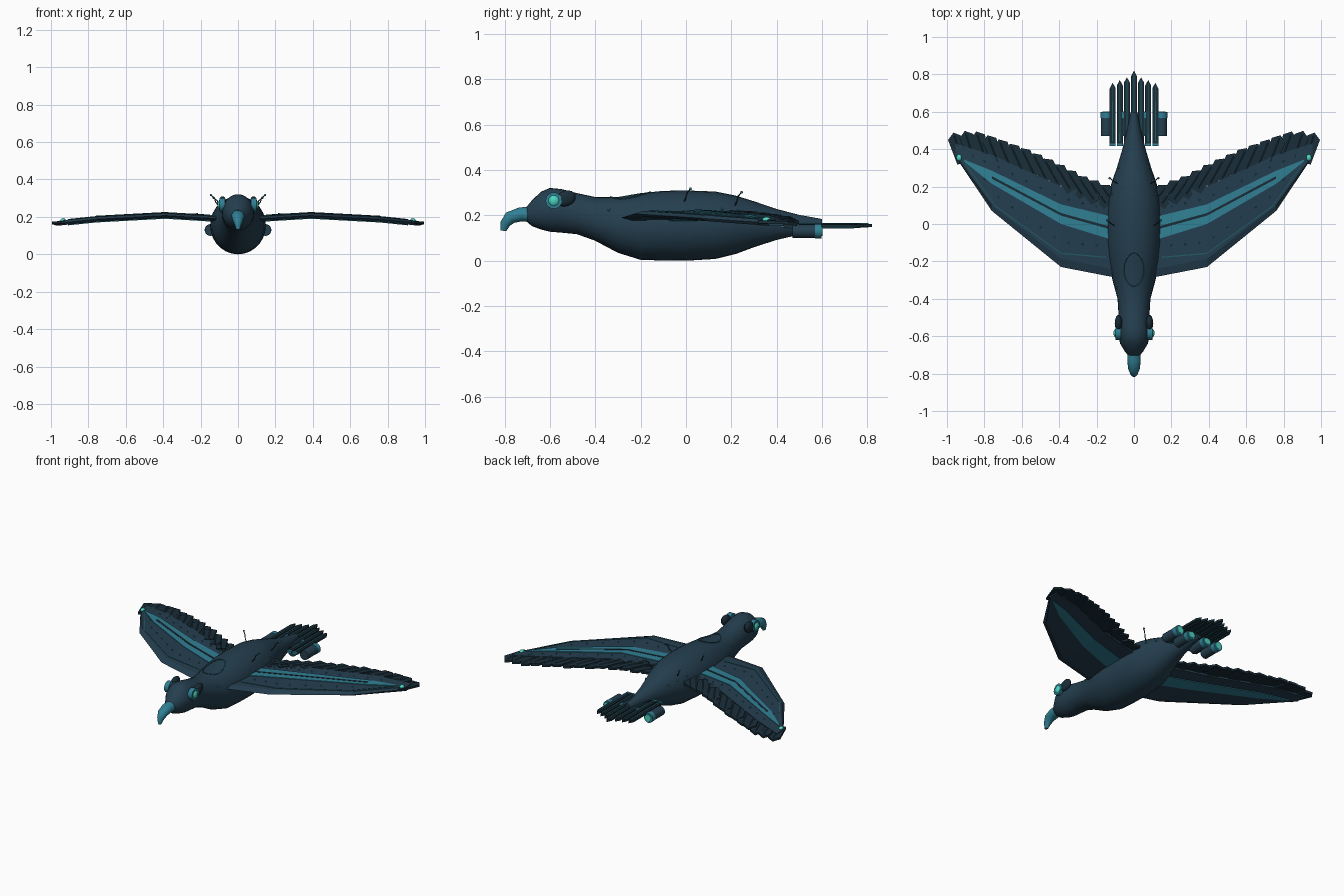
import bpy, bmesh, math
from mathutils import Vector, Matrix

if "Cube" in bpy.data.objects:
    bpy.data.objects.remove(bpy.data.objects["Cube"])


def material(name, rgb):
    m = bpy.data.materials.new(name)
    m.diffuse_color = (*rgb, 1)
    m.use_nodes = True
    m.node_tree.nodes["Principled BSDF"].inputs["Base Color"].default_value = m.diffuse_color
    return m


SLATE = material("slate_blue", (0.018, 0.049, 0.078))
DARK = material("dark_slate", (0.010, 0.026, 0.040))
TEAL = material("teal", (0.030, 0.215, 0.300))
DEEP = material("deep_teal", (0.015, 0.110, 0.135))
GLOW = material("bright_aqua", (0.070, 0.680, 0.540))


def finish(bm, name, mat, mirror=False, smooth=False):
    bmesh.ops.recalc_face_normals(bm, faces=bm.faces)
    me = bpy.data.meshes.new(name)
    bm.to_mesh(me)
    bm.free()
    ob = bpy.data.objects.new(name, me)
    bpy.context.collection.objects.link(ob)
    me.materials.append(mat)
    if smooth:
        bpy.context.view_layer.objects.active = ob
        bpy.ops.object.select_all(action='DESELECT')
        ob.select_set(True)
        bpy.ops.object.shade_smooth_by_angle(angle=math.radians(40))
    if mirror:
        ob.modifiers.new("mirror", 'MIRROR').use_clip = False
    return ob


def skin(bm, rings):
    """Join equal-length closed rings of points and cap both ends."""
    vs = [[bm.verts.new(p) for p in r] for r in rings]
    n = len(vs[0])
    for a, b in zip(vs, vs[1:]):
        for i in range(n):
            bm.faces.new((a[i], a[(i + 1) % n], b[(i + 1) % n], b[i]))
    bm.faces.new(vs[0])
    bm.faces.new(vs[-1])


def ring(y, z, rx, rz, tilt=0, n=28):
    t = math.radians(tilt)
    out = []
    for i in range(n):
        a = 2 * math.pi * i / n
        u = rz * math.sin(a)
        out.append((rx * math.cos(a), y - u * math.sin(t), z + u * math.cos(t)))
    return out


def prism(bm, outline, thick):
    """Plate from an outline of 3D points, thickened downwards."""
    skin(bm, [outline, [Vector(p) - Vector((0, 0, thick)) for p in outline]])


def tube(bm, pts, r, n=6):
    for p, q in zip(pts, pts[1:]):
        p, q = Vector(p), Vector(q)
        d = q - p
        m = Matrix.Translation((p + q) / 2) @ d.to_track_quat('Z', 'Y').to_matrix().to_4x4()
        bmesh.ops.create_cone(bm, cap_ends=True, segments=n, radius1=r, radius2=r,
                              depth=d.length, matrix=m)


def ball(bm, loc, size, rot=0):
    m = (Matrix.Translation(loc) @ Matrix.Rotation(math.radians(rot), 4, 'X')
         @ Matrix.Diagonal((*size, 1)))
    bmesh.ops.create_uvsphere(bm, u_segments=16, v_segments=10, radius=1, matrix=m)


def lerp(table, x, k):
    for a, b in zip(table, table[1:]):
        if x <= b[0]:
            break
    return a[k] + (b[k] - a[k]) * (x - a[0]) / (b[0] - a[0])


# body: y, bottom, top, half width
BODY = [(-.705, .175, .235, .03), (-.68, .153, .265, .05), (-.64, .138, .304, .074),
        (-.6, .128, .321, .084), (-.55, .124, .316, .085), (-.48, .117, .298, .083),
        (-.4, .088, .281, .088), (-.3, .035, .281, .115), (-.2, .004, .298, .138),
        (-.1, .001, .308, .147), (0, 0, .31, .149), (.13, .008, .305, .143),
        (.22, .03, .287, .12), (.3, .06, .262, .092), (.4, .092, .228, .062),
        (.5, .115, .202, .038), (.6, .13, .184, .018)]
bm = bmesh.new()
skin(bm, [ring(y, (a + b) / 2, w, (b - a) / 2) for y, a, b, w in BODY])
finish(bm, "body", SLATE, smooth=True)

# hooked beak
bm = bmesh.new()
skin(bm, [ring(*s, n=20) for s in [(-.68, .205, .034, .035, 0), (-.73, .204, .036, .031, 12),
                                   (-.775, .19, .031, .029, 40), (-.797, .163, .02, .022, 65),
                                   (-.805, .132, .009, .013, 85)]])
finish(bm, "beak", TEAL, smooth=True)

# eyes, eye rings and brow plates
bm = bmesh.new()
ball(bm, (.09, -.583, .265), (.02, .027, .027))
finish(bm, "eyes", GLOW, True, True)
bm = bmesh.new()
tube(bm, [(.07, -.583, .265), (.1, -.583, .265)], .036, 24)
finish(bm, "eye_rings", TEAL, True, True)
bm = bmesh.new()
ball(bm, (.083, -.53, .275), (.02, .045, .034), 20)
finish(bm, "brow_plates", DARK, True, True)

# wing slab: x, leading y, trailing y, mid z
WING = [(.08, -.29, .14, .188), (.39, -.23, .2, .207), (.76, .07, .37, .187),
        (.955, .36, .43, .167)]
HALF = .013
wz = lambda x: lerp(WING, x, 3)
bm = bmesh.new()
skin(bm, [[(x, l, z), (x, l + .1 * (t - l), z + HALF), (x, t, z + HALF),
           (x, t, z - HALF), (x, l + .1 * (t - l), z - HALF)] for x, l, t, z in WING])
finish(bm, "wings", SLATE, True)


def ribbon(name, mat, rows, up, lift):
    """Thin plate following the wing surface; rows are x, y0, y1."""
    bm = bmesh.new()
    rings = []
    for x, a, b in rows:
        z0 = wz(x) + up * (HALF - .002)
        z1 = wz(x) + up * (HALF + lift)
        rings.append([(x, a, z0), (x, b, z0), (x, b, z1), (x, a, z1)])
    skin(bm, rings)
    finish(bm, name, mat, True)


STRIPE = [(.1, -.09, .035), (.39, 0, .105), (.76, .215, .285), (.91, .335, .345)]
ribbon("wing_stripe_top", TEAL, STRIPE, 1, .004)
ribbon("wing_stripe_bottom", TEAL, STRIPE, -1, .004)
ribbon("stripe_groove", DARK, [(x, (a + b) / 2 - .008, (a + b) / 2 + .006)
                               for x, a, b in STRIPE[:3]], 1, .006)
EDGE = [(.15, -.178), (.39, -.157), (.74, .095), (.9, .32)]
ribbon("leading_line", DEEP, [(x, y - .003, y + .003) for x, y in EDGE], 1, .003)

# flight feathers along the trailing edge, with quills
TIPS = [(.17, .205), (.31, .26), (.45, .335), (.6, .405), (.77, .47), (.87, .503), (.99, .485)]
feathers, quills = bmesh.new(), bmesh.new()
COUNT = 14
for i in range(COUNT):
    x = .18 + (.965 - .18) * i / (COUNT - 1)
    tip = Vector((x, lerp(TIPS, x, 1), 0))
    lean = math.radians(38 - 22 * i / (COUNT - 1))
    d = Vector((math.sin(lean), math.cos(lean), 0))
    s = Vector((d.y, -d.x, 0))
    L, w = .17, .039
    z = wz(min(x, .95)) + .011 - .004 * (i % 2)
    flat = [tip, tip - d * .03 + s * w, tip - d * L + s * w * .7,
            tip - d * L - s * w * .7, tip - d * .03 - s * w]
    prism(feathers, [(p.x, p.y, z + (.004 if k in (2, 3) else 0) - (.008 if k == 0 else 0))
                     for k, p in enumerate(flat)], .014)
    a, b = tip - d * .02, tip - d * (L - .02)
    tube(quills, [(a.x, a.y, z - .002), (b.x, b.y, z + .004)], .0035, 5)
finish(feathers, "flight_feathers", DARK, True)
finish(quills, "feather_quills", SLATE, True)

# wing tip lamps and small studs
bm = bmesh.new()
ball(bm, (.935, .355, wz(.935) + .012), (.014, .018, .012))
finish(bm, "wing_tip_lamps", GLOW, True, True)
bm = bmesh.new()
for i in range(9):
    x = .2 + i * .075
    for y in (lerp(STRIPE, x, 2) + .035, lerp(EDGE, x, 1) + .06):
        bmesh.ops.create_icosphere(bm, subdivisions=1, radius=.005,
                                   matrix=Matrix.Translation((x, y, wz(x) + HALF + .001)))
for y in (-.34, .16, .23, .3):
    w, lo, hi = (lerp(BODY, y, k) for k in (3, 1, 2))
    loc = (w * .87, y, (lo + hi) / 2 + (hi - lo) * .25)
    bmesh.ops.create_icosphere(bm, subdivisions=1, radius=.007, matrix=Matrix.Translation(loc))
finish(bm, "studs", TEAL, True)

# oval seam on the back
bm = bmesh.new()
oval = []
for i in range(25):
    a = 2 * math.pi * i / 24
    x, y = .055 * math.cos(a), -.245 + .088 * math.sin(a)
    w, lo, hi = (lerp(BODY, y, k) for k in (3, 1, 2))
    oval.append((x, y, (lo + hi) / 2 + (hi - lo) / 2 * math.sqrt(1 - (x / w) ** 2) + .001))
tube(bm, oval, .003, 5)
finish(bm, "back_seam", DEEP)

# little curved aerials on the back
wires, bulbs = bmesh.new(), bmesh.new()
for y, x, z in ((0, .1, .255), (.225, .085, .24)):
    tube(wires, [(x, y - .01, z), (x + .02, y, z + .025), (x + .025, y + .005, z + .045),
                 (x + .045, y + .02, z + .062)], .003)
    ball(bulbs, (x + .045, y + .02, z + .062), (.006, .006, .006))
finish(wires, "aerials", DARK, True)
finish(bulbs, "aerial_bulbs", TEAL, True, True)

# tail fan with quills and a teal root band
tail, shafts, band = bmesh.new(), bmesh.new(), bmesh.new()
for i in range(-3, 4):
    x, end, z = i * .038, (.82, .785, .77, .755)[abs(i)], .163 - .001 * abs(i)
    prism(tail, [(x - .016, .43, z), (x + .016, .43, z), (x + .016, end - .03, z),
                 (x, end, z), (x - .016, end - .03, z)], .014)
    prism(shafts, [(x - .003, .44, z + .003), (x + .003, .44, z + .003),
                   (x + .002, end - .015, z + .003), (x - .002, end - .015, z + .003)], .02)
    prism(band, [(x - .016, .418, z), (x + .016, .418, z), (x + .016, .431, z),
                 (x - .016, .431, z)], .014)
finish(tail, "tail_feathers", DARK)
finish(shafts, "tail_quills", DEEP)
finish(band, "tail_root_band", TEAL)

# twin thrusters on each side under the tail
pods, collars, jets = bmesh.new(), bmesh.new(), bmesh.new()
for x in (.06, .147):
    tube(pods, [(x, .47, .13), (x, .572, .13)], .03, 20)
    tube(collars, [(x, .568, .13), (x, .598, .13)], .0315, 20)
    tube(jets, [(x, .59, .13), (x, .602, .13)], .021, 20)
finish(pods, "thruster_pods", SLATE, True, True)
finish(collars, "thruster_collars", TEAL, True, True)
finish(jets, "thruster_jets", GLOW, True, True)
